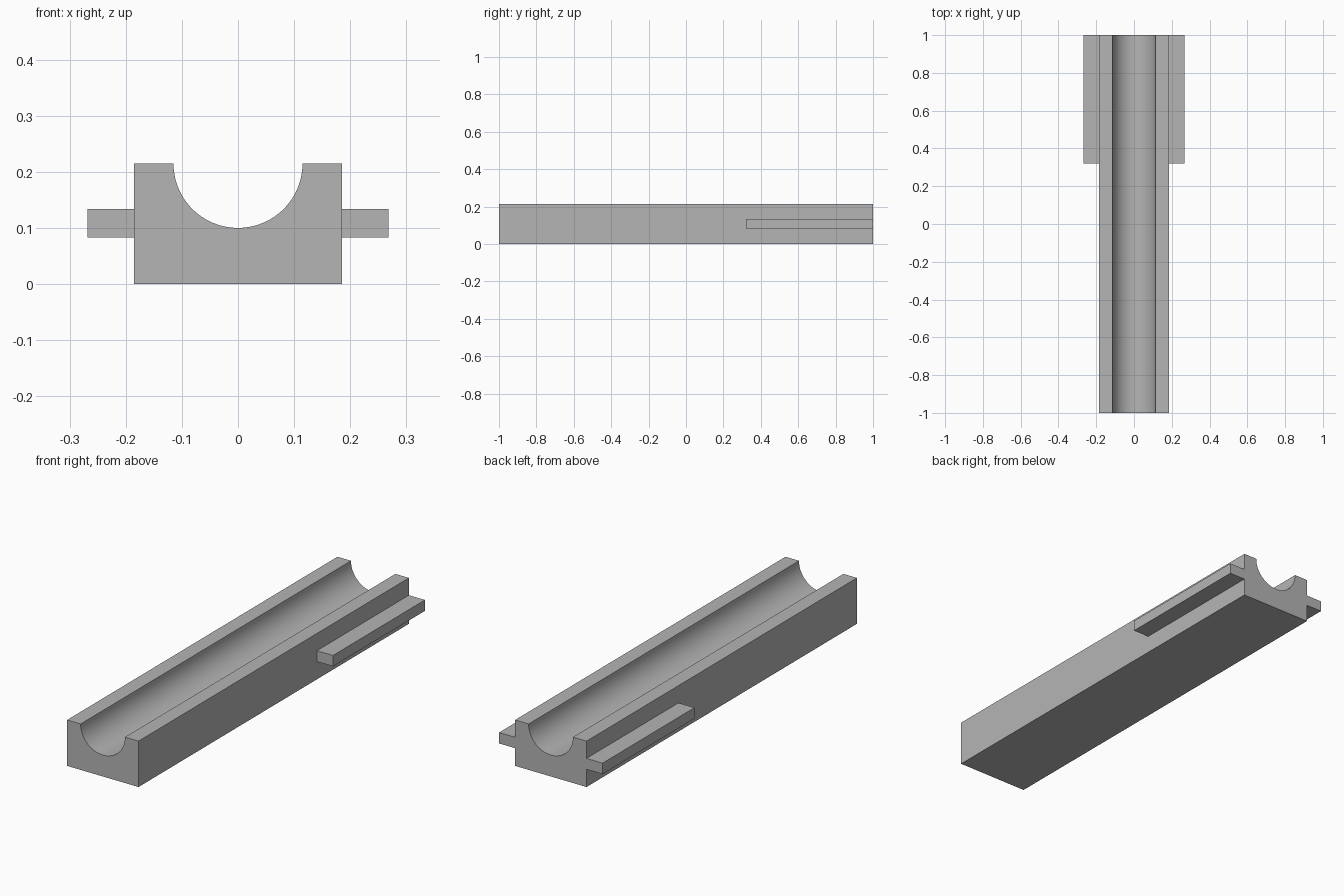
import bpy
import bmesh
from math import cos, sin, pi, radians

cube = bpy.data.objects.get("Cube")
if cube:
    bpy.data.objects.remove(cube, do_unlink=True)

HALF_W, HEIGHT, RADIUS = 0.185, 0.215, 0.115
RAIL_OUT, RAIL_LOW, RAIL_HIGH, RAIL_START = 0.268, 0.083, 0.134, 0.32
SEGMENTS = 48

grey = bpy.data.materials.new("plain grey")
grey.use_nodes = True
colour = (0.46, 0.46, 0.46, 1)
grey.diffuse_color = colour
grey.node_tree.nodes["Principled BSDF"].inputs["Base Color"].default_value = colour


def extrude_profile(name, profile, y0, y1):
    """Extrude an x-z outline along y."""
    bm = bmesh.new()
    face = bm.faces.new([bm.verts.new((x, y0, z)) for x, z in profile])
    result = bmesh.ops.extrude_face_region(bm, geom=[face])
    moved = [v for v in result["geom"] if isinstance(v, bmesh.types.BMVert)]
    bmesh.ops.translate(bm, verts=moved, vec=(0, y1 - y0, 0))
    bmesh.ops.recalc_face_normals(bm, faces=bm.faces)
    mesh = bpy.data.meshes.new(name)
    bm.to_mesh(mesh)
    bm.free()
    mesh.materials.append(grey)
    obj = bpy.data.objects.new(name, mesh)
    bpy.context.collection.objects.link(obj)
    return obj


# Block with a half-round channel along its top
arc = [(RADIUS * cos(pi * i / SEGMENTS), HEIGHT - RADIUS * sin(pi * i / SEGMENTS))
       for i in range(SEGMENTS + 1)]
outline = [(-HALF_W, HEIGHT), (-HALF_W, 0), (HALF_W, 0), (HALF_W, HEIGHT)] + arc
block = extrude_profile("channel_block", outline, -1, 1)
bpy.ops.object.select_all(action="DESELECT")
block.select_set(True)
bpy.context.view_layer.objects.active = block
bpy.ops.object.shade_smooth_by_angle(angle=radians(30))

# Side rails on the rear third
for name, side in (("left_rail", 1), ("right_rail", -1)):
    inner, outer = side * HALF_W, side * RAIL_OUT
    extrude_profile(name, [(inner, RAIL_LOW), (outer, RAIL_LOW),
                           (outer, RAIL_HIGH), (inner, RAIL_HIGH)], RAIL_START, 1)
